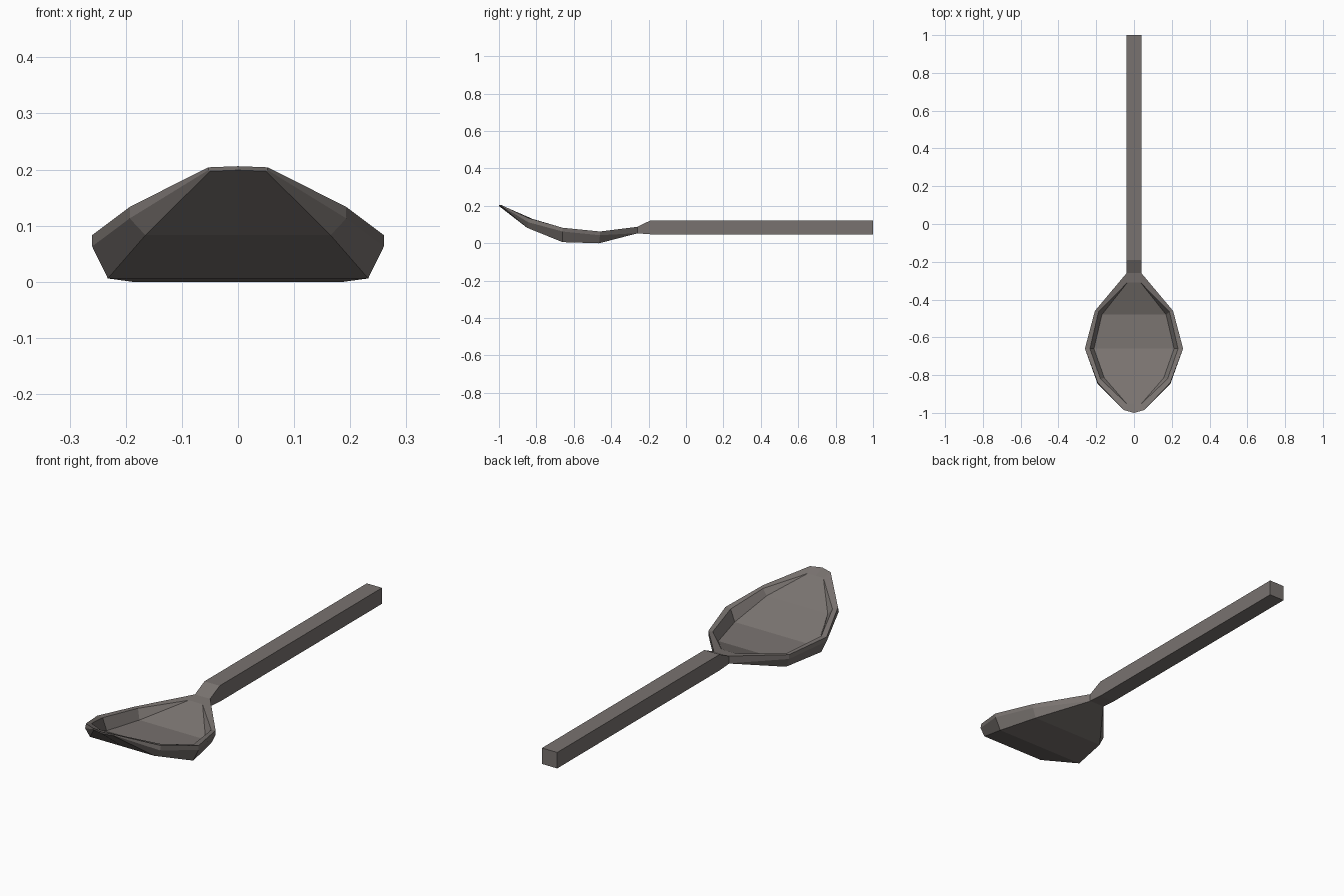
import bpy, bmesh

if "Cube" in bpy.data.objects:
    bpy.data.objects.remove(bpy.data.objects["Cube"])

# Dark warm grey for the whole spoon
dark = bpy.data.materials.new("dark_grey")
dark.diffuse_color = (.19, .17, .16, 1)
dark.use_nodes = True
dark.node_tree.nodes["Principled BSDF"].inputs["Base Color"].default_value = dark.diffuse_color


def make_object(name, build):
    mesh = bpy.data.meshes.new(name)
    bm = bmesh.new()
    build(bm)
    bmesh.ops.remove_doubles(bm, verts=bm.verts, dist=0.0005)
    bmesh.ops.recalc_face_normals(bm, faces=bm.faces)
    bm.to_mesh(mesh)
    bm.free()
    mesh.materials.append(dark)
    obj = bpy.data.objects.new(name, mesh)
    bpy.context.collection.objects.link(obj)
    return obj


# Half-bowl rails running from neck to tip
bottom = [(.037, -.26, .053), (.188, -.465, .0), (.232, -.66, .006), (.165, -.85, .083), (.05, -.985, .197)]
lower = [(.038, -.26, .054), (.207, -.46, .043), (.26, -.66, .063), (.193, -.845, .113), (.053, -.985, .199)]
upper = [(.039, -.26, .088), (.207, -.46, .063), (.26, -.66, .083), (.192, -.84, .134), (.053, -.985, .204)]
inner = [(.035, -.31, .081), (.188, -.465, .062), (.233, -.66, .081), (.178, -.82, .13), (.04, -.95, .187)]
floor = [(.035, -.31, .081), (.17, -.48, .018), (.212, -.66, .026), (.157, -.815, .103), (.04, -.95, .187)]


def centred(rail):
    # the tip bulges slightly forward on the centre line
    pts = [(0, y, z) for x, y, z in rail]
    if rail is not floor:
        pts[-1] = (0, -1.0, rail[-1][2] + .002)
    return pts


# Bowl with thick rim, hollow inside and flat underside
def bowl(bm):
    rails = [centred(bottom), bottom, lower, upper, inner, floor, centred(floor)]
    grid = [[bm.verts.new(p) for p in r] for r in rails]
    for a, b in zip(grid, grid[1:]):
        for i in range(4):
            bm.faces.new((a[i], a[i + 1], b[i + 1], b[i]))
    # rim ends at neck and tip, plus front edge
    top = centred(upper)
    neck, tip = bm.verts.new(top[0]), bm.verts.new(top[-1])
    bm.faces.new((neck, grid[3][0], grid[5][0], grid[6][0]))
    bm.faces.new((tip, grid[3][4], grid[5][4], grid[6][4]))
    bm.faces.new((tip, grid[3][4], grid[2][4], grid[1][4], grid[0][4]))
    bmesh.ops.remove_doubles(bm, verts=bm.verts, dist=0.0005)
    # mirror across the centre line
    bmesh.ops.mirror(bm, geom=bm.verts[:] + bm.edges[:] + bm.faces[:], axis='X', merge_dist=0.0005)


# Square handle tapering into the neck
def handle(bm):
    rings = []
    for y, lo, hi in ((-.26, .053, .088), (-.19, .048, .122), (1, .048, .122)):
        rings.append([bm.verts.new((x, y, z)) for x, z in
                      ((-.039, lo), (.039, lo), (.039, hi), (-.039, hi))])
    for a, b in zip(rings, rings[1:]):
        for i in range(4):
            j = (i + 1) % 4
            bm.faces.new((a[i], a[j], b[j], b[i]))
    bm.faces.new(rings[-1])


make_object("spoon_bowl", bowl)
make_object("spoon_handle", handle)
